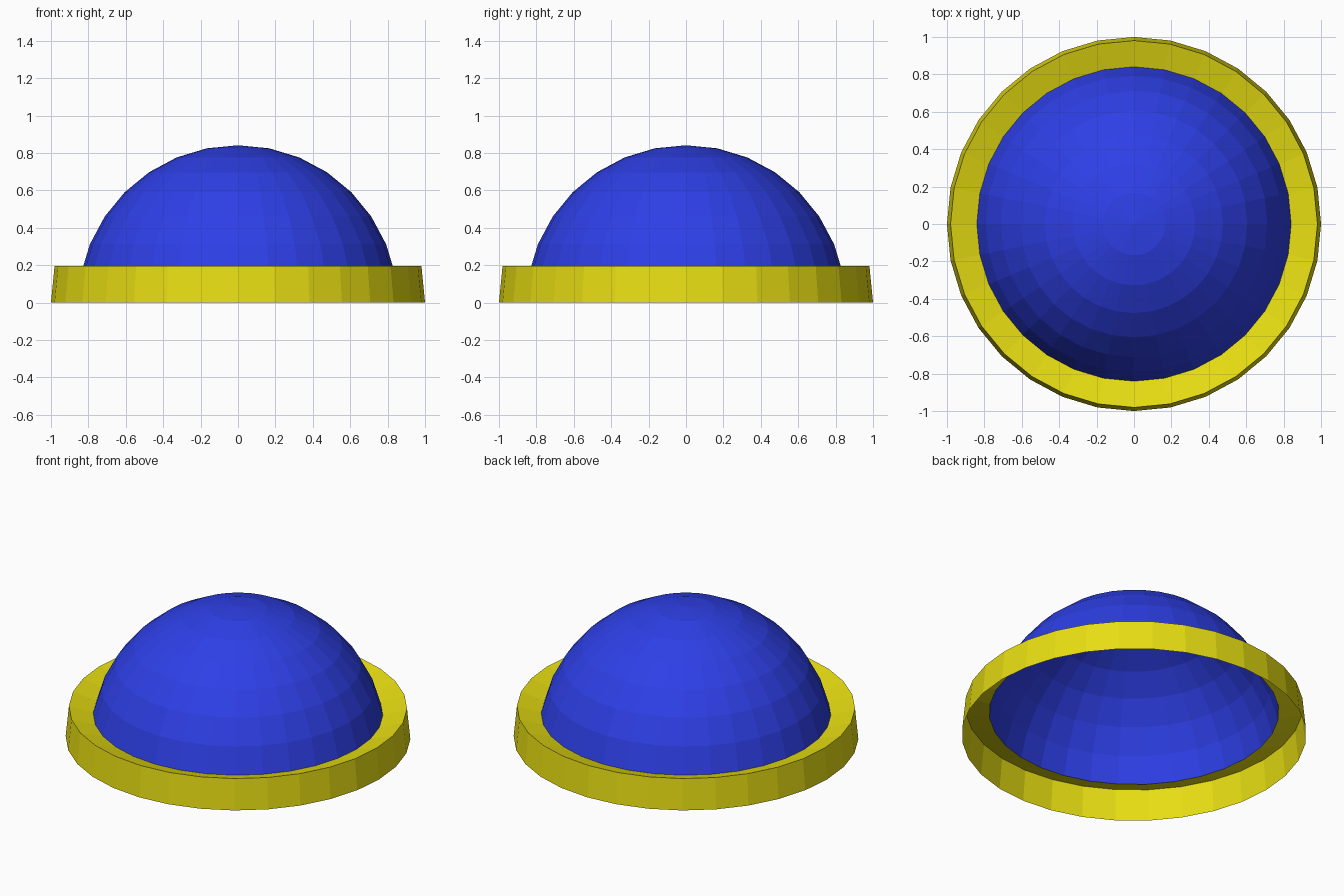
import bpy
import bmesh
import math

if "Cube" in bpy.data.objects:
    bpy.data.objects.remove(bpy.data.objects["Cube"])

SEGMENTS = 32
STEP = math.pi / 16  # ring spacing of the hemisphere


def material(name, color):
    mat = bpy.data.materials.new(name)
    mat.diffuse_color = (*color, 1.0)
    mat.use_nodes = True
    mat.node_tree.nodes["Principled BSDF"].inputs["Base Color"].default_value = mat.diffuse_color
    return mat


def lathe(name, profile, mat):
    """Revolve an (r, z) profile about z; a zero radius closes to a pole."""
    bm = bmesh.new()
    rings = []
    for r, z in profile:
        if r < 1e-6:
            rings.append([bm.verts.new((0, 0, z))] * SEGMENTS)
        else:
            rings.append([bm.verts.new((r * math.cos(2 * math.pi * i / SEGMENTS),
                                        r * math.sin(2 * math.pi * i / SEGMENTS), z))
                          for i in range(SEGMENTS)])
    for low, high in zip(rings, rings[1:]):
        for i in range(SEGMENTS):
            j = (i + 1) % SEGMENTS
            corners = [low[i], low[j], high[j], high[i]]
            bm.faces.new(list(dict.fromkeys(corners)))
    mesh = bpy.data.meshes.new(name)
    bm.to_mesh(mesh)
    bm.free()
    mesh.materials.append(mat)
    obj = bpy.data.objects.new(name, mesh)
    bpy.context.collection.objects.link(obj)
    return obj


# Dome: upper rings of a smaller sphere, open underneath
R, DROP = 0.857, -0.016
dome = [(R * math.cos(k * STEP), R * math.sin(k * STEP) + DROP) for k in range(1, 8)]
dome.append((0.0, R + DROP))
lathe("dome", dome, material("blue", (0.027, 0.05, 0.8)))

# Rim: tapered outer band with a ledge sloping in to the dome, open underneath
rim = [(1.0, 0.0), (math.cos(STEP), math.sin(STEP)), dome[0]]
lathe("rim", rim, material("yellow", (0.8, 0.73, 0.006)))
